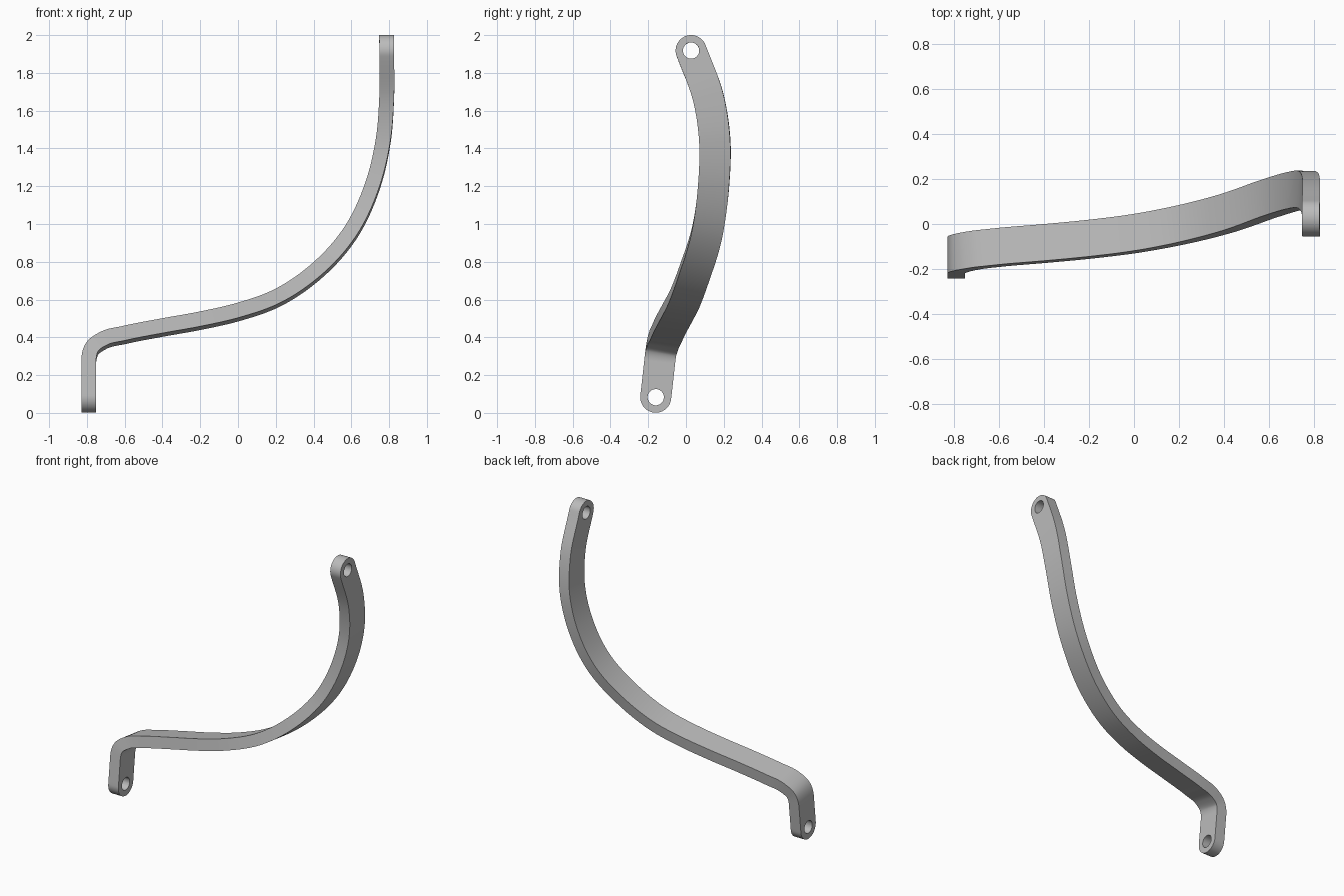
import bpy, bmesh, math
from mathutils import Vector

cube = bpy.data.objects.get("Cube")
if cube:
    bpy.data.objects.remove(cube, do_unlink=True)

RADIUS, HOLE, HALF_THICK = 0.082, 0.043, 0.039
AXIS = Vector((0, 1, -0.12)).normalized()   # direction across the bent sheet

grey = bpy.data.materials.new("plain_grey")
grey.use_nodes = True
grey.diffuse_color = (0.5, 0.5, 0.5, 1)
grey.node_tree.nodes["Principled BSDF"].inputs["Base Color"].default_value = (0.5, 0.5, 0.5, 1)

# Centre line from the lower eye to the upper eye
path = [Vector(p) for p in [
    (-.79, -.16, .083), (-.79, -.139, .27), (-.773, -.13, .338), (-.71, -.117, .385),
    (-.6, -.104, .413), (-.4, -.087, .452), (-.2, -.068, .488), (0, -.043, .534),
    (.2, -.006, .605), (.4, .044, .737), (.6, .113, .96), (.715, .147, 1.21),
    (.77, .152, 1.45), (.787, .118, 1.67), (.787, .027, 1.918)]]


def smooth_path(pts, steps=10):
    """Spline through the points, with tangents weighted by spacing."""
    gaps = [(b - a).length for a, b in zip(pts, pts[1:])]
    slopes = [(b - a) / g for a, b, g in zip(pts, pts[1:], gaps)]
    tans = [slopes[0]]
    for i in range(1, len(slopes)):
        g, h = gaps[i - 1], gaps[i]
        tans.append((slopes[i - 1] * h + slopes[i] * g) / (g + h))
    tans.append(slopes[-1])
    tans[1] = slopes[0]
    out = []
    for i, g in enumerate(gaps):
        for k in range(steps):
            t = k / steps
            a, b = t * t * (3 - 2 * t), t * (1 - t)
            out.append(pts[i].lerp(pts[i + 1], a)
                       + (tans[i] * (1 - t) - tans[i + 1] * t) * (b * g))
    return out + [pts[-1]]


def frame(tangent):
    t = tangent.normalized()
    w = (AXIS - t * AXIS.dot(t)).normalized()
    return t, w, t.cross(w)


# Stations along the bar: centre, half width, tangent
line = smooth_path(path)
stations = []
for i, p in enumerate(line):
    tan = line[min(i + 1, len(line) - 1)] - line[max(i - 1, 0)]
    stations.append((p, RADIUS, tan))

# Rounded ends, narrowing along a half circle
ARC = 12
first, last = stations[0], stations[-1]
for k in range(1, ARC + 1):
    a = math.pi / 2 * k / ARC
    reach, half = RADIUS * math.sin(a), max(RADIUS * math.cos(a), 0.001)
    stations.insert(0, (first[0] - first[2].normalized() * reach, half, first[2]))
    stations.append((last[0] + last[2].normalized() * reach, half, last[2]))

# Sweep the rectangular section
bm = bmesh.new()
rings = []
for p, half, tan in stations:
    t, w, n = frame(tan)
    rings.append([bm.verts.new(p + w * half * sw + n * HALF_THICK * sn)
                  for sw, sn in ((-1, -1), (1, -1), (1, 1), (-1, 1))])
for a, b in zip(rings, rings[1:]):
    for k in range(4):
        j = (k + 1) % 4
        bm.faces.new((a[k], a[j], b[j], b[k]))
bm.faces.new(rings[0])
bm.faces.new(rings[-1])
bmesh.ops.recalc_face_normals(bm, faces=bm.faces)
mesh = bpy.data.meshes.new("curved_arm")
bm.to_mesh(mesh)
bm.free()
arm = bpy.data.objects.new("curved_arm", mesh)
bpy.context.collection.objects.link(arm)
mesh.materials.append(grey)

# Pin holes through both ends
for p, half, tan in (first, last):
    n = frame(tan)[2]
    bpy.ops.mesh.primitive_cylinder_add(vertices=40, radius=HOLE, depth=0.3, location=p,
                                        rotation=n.to_track_quat('Z', 'Y').to_euler())
    cutter = bpy.context.object
    cutter.name = "hole_cutter"
    cutter.hide_render = True
    cutter.data.materials.append(grey)
    bpy.ops.object.select_all(action='DESELECT')
    bpy.context.view_layer.objects.active = arm
    arm.select_set(True)
    cut = arm.modifiers.new("pin_hole", 'BOOLEAN')
    cut.operation, cut.object, cut.solver = 'DIFFERENCE', cutter, 'EXACT'
    bpy.ops.object.modifier_apply(modifier=cut.name)
    bpy.data.objects.remove(cutter, do_unlink=True)

bpy.ops.object.shade_smooth_by_angle(angle=math.radians(30))
